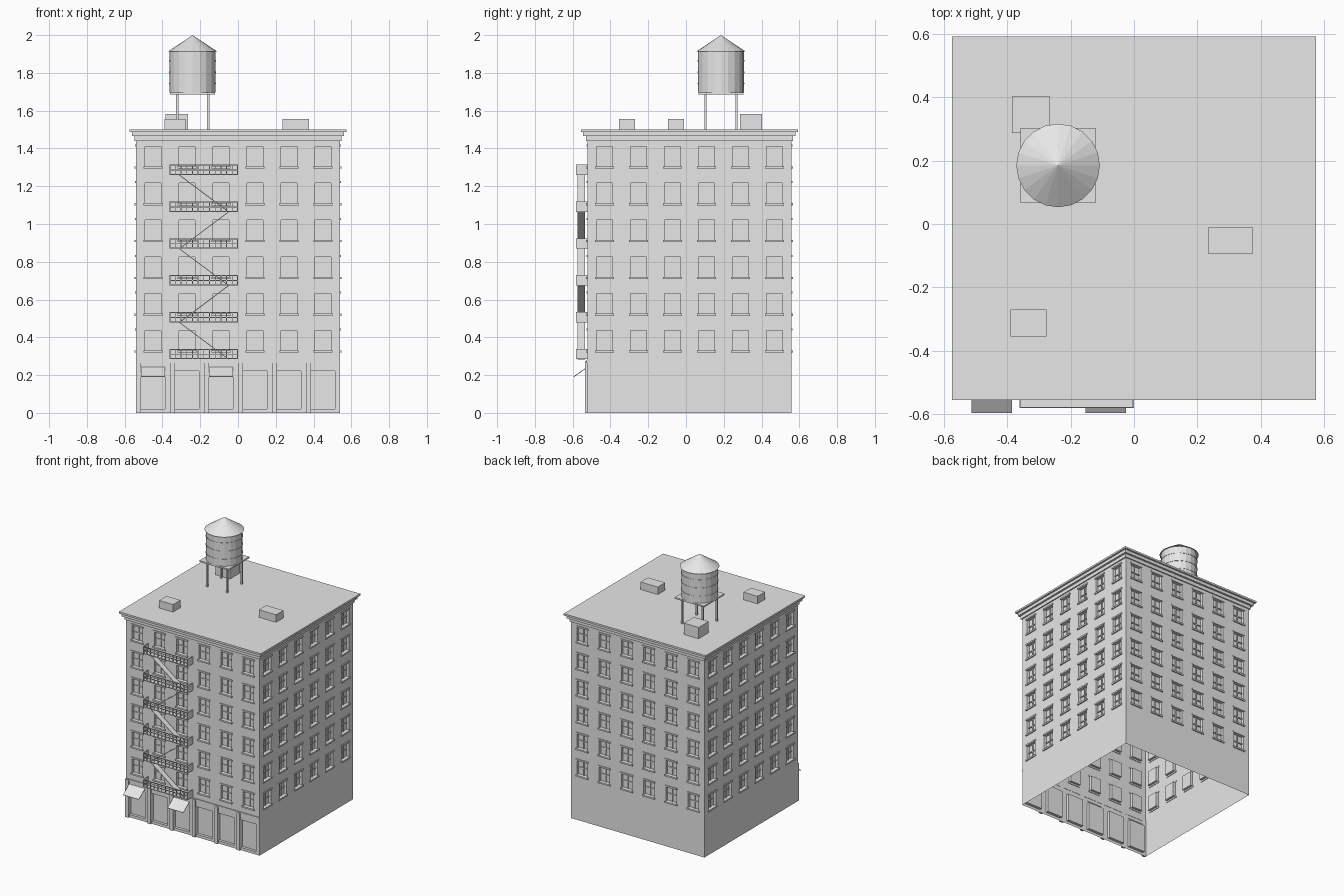
import bpy, bmesh, math
from mathutils import Matrix, Vector

cube = bpy.data.objects.get("Cube")
if cube:
    bpy.data.objects.remove(cube, do_unlink=True)

mat = bpy.data.materials.new("light grey")
mat.use_nodes = True
GREY = (0.8, 0.8, 0.8, 1)
mat.diffuse_color = GREY
mat.node_tree.nodes["Principled BSDF"].inputs["Base Color"].default_value = GREY

HALF, CY, WALL_TOP = 0.54, 0.018, 1.44
FRONT = CY - HALF
BAY, FLOOR = 0.18, 0.195
COLS = [BAY * (i - 2.5) for i in range(6)]
ROWS = [0.383 + FLOOR * i for i in range(6)]
WIN_W, WIN_H, RECESS = 0.084, 0.106, 0.02


def finish(name, bm):
    mesh = bpy.data.meshes.new(name)
    bm.to_mesh(mesh)
    bm.free()
    mesh.materials.append(mat)
    obj = bpy.data.objects.new(name, mesh)
    bpy.context.scene.collection.objects.link(obj)
    return obj


def add_box(bm, x, y, z, turn=Matrix()):
    """Box from three (low, high) ranges."""
    size = [r[1] - r[0] for r in (x, y, z)]
    mid = [(r[0] + r[1]) / 2 for r in (x, y, z)]
    place = turn @ Matrix.Translation(mid) @ Matrix.Diagonal((*size, 1))
    bmesh.ops.create_cube(bm, size=1, matrix=place)


def box(name, x, y, z):
    bm = bmesh.new()
    add_box(bm, x, y, z)
    return finish(name, bm)


def add_wall(bm, xs, zs, turn):
    """Wall grid facing -y; every odd cell is pushed in as an opening."""
    grid = [[bm.verts.new(turn @ Vector((x, -HALF, z))) for x in xs] for z in zs]
    holes = []
    for j in range(len(zs) - 1):
        for i in range(len(xs) - 1):
            f = bm.faces.new((grid[j][i], grid[j][i + 1], grid[j + 1][i + 1], grid[j + 1][i]))
            if i % 2 and j % 2:
                holes.append(f)
    pushed = bmesh.ops.extrude_discrete_faces(bm, faces=holes)["faces"]
    inward = turn.to_3x3() @ Vector((0, RECESS, 0))
    for f in pushed:
        bmesh.ops.translate(bm, verts=f.verts, vec=inward)


# Four walls with recessed windows; open underneath
xs = [-HALF] + [c + s * WIN_W / 2 for c in COLS for s in (-1, 1)] + [HALF]
zs = [r + s * WIN_H / 2 for r in ROWS for s in (-1, 1)] + [WALL_TOP]
walls, sills, lintels, bars = (bmesh.new() for _ in range(4))
for k in range(4):
    turn = Matrix.Translation((0, CY, 0)) @ Matrix.Rotation(k * math.pi / 2, 4, "Z")
    add_wall(walls, xs, [0.28 if k == 0 else 0] + zs, turn)
    for c in COLS:
        for r in ROWS:
            lo, hi = r - WIN_H / 2, r + WIN_H / 2
            wide = (c - 0.05, c + 0.05)
            add_box(sills, wide, (-HALF - 0.008, -HALF + 0.004), (lo - 0.011, lo), turn)
            add_box(lintels, wide, (-HALF - 0.006, -HALF + 0.004), (hi, hi + 0.011), turn)
            depth = (-HALF + RECESS - 0.007, -HALF + RECESS)
            add_box(bars, (c - 0.003, c + 0.003), depth, (lo, hi), turn)
            add_box(bars, (c - WIN_W / 2, c + WIN_W / 2), depth, (r - 0.003, r + 0.003), turn)

# Shop bays on the ground floor of the front wall
front_turn = Matrix.Translation((0, CY, 0))
bay_xs = [-HALF] + [c + e for c in COLS for e in (-0.063, 0.063)] + [HALF]
add_wall(walls, bay_xs, [0, 0.02, 0.222, 0.28], front_turn)
finish("walls", walls)
finish("window_sills", sills)
finish("window_lintels", lintels)
finish("window_bars", bars)

pilasters = bmesh.new()
for c in COLS:
    left = c - BAY / 2
    add_box(pilasters, (left, left + 0.027), (FRONT - 0.012, FRONT + 0.002), (0, 0.275))
finish("shop_pilasters", pilasters)
box("shop_band", (-HALF, HALF), (FRONT - 0.006, FRONT + 0.002), (0.265, 0.28))

# Sloping awnings over two shop bays
for n, c in enumerate((COLS[0], COLS[2])):
    bm = bmesh.new()
    tilt = Matrix.Translation((c, FRONT, 0.242)) @ Matrix.Rotation(math.radians(35), 4, "X")
    add_box(bm, (-0.064, 0.064), (-0.09, 0), (-0.002, 0.002), tilt)
    finish(f"awning_{n + 1}", bm)

# Stepped cornice and roof slab
for name, h, z in (("cornice_lower", 0.548, (1.44, 1.465)),
                   ("cornice_middle", 0.562, (1.465, 1.487)),
                   ("roof_slab", 0.575, (1.487, 1.5))):
    box(name, (-h, h), (CY - h, CY + h), z)

# Fire escape: balconies with rails, joined by zigzag stairs
X0, X1, Y0 = -0.362, 0.0, -0.582
landings = [0.284 + FLOOR * i for i in range(6)]
balconies, rails, stairs = bmesh.new(), bmesh.new(), bmesh.new()
for n, z in enumerate(landings):
    add_box(balconies, (X0, X1), (Y0, FRONT), (z, z + 0.006))
    for x in (X0, X1 - 0.004):
        add_box(balconies, (x, x + 0.004), (Y0, FRONT), (z, z + 0.055))
    for h in (0.024, 0.05):
        add_box(rails, (X0, X1), (Y0, Y0 + 0.004), (z + h, z + h + 0.005))
    for i in range(1, 12):
        x = X0 + (X1 - X0) * i / 12
        add_box(rails, (x - 0.002, x + 0.002), (Y0, Y0 + 0.004), (z, z + 0.055))
    if n < 5:
        a, b = (-0.05, -0.31) if n % 2 == 0 else (-0.31, -0.05)
        run, rise = b - a, FLOOR
        tilt = (Matrix.Translation(((a + b) / 2, -0.554, z + rise / 2))
                @ Matrix.Rotation(-math.atan(rise / run), 4, "Y"))
        half = math.hypot(run, rise) / 2
        add_box(stairs, (-half, half), (-0.02, 0.02), (-0.002, 0.002), tilt)
finish("fire_escape_balconies", balconies)
finish("fire_escape_rails", rails)
finish("fire_escape_stairs", stairs)

# Rooftop boxes
box("roof_hatch", (-0.385, -0.265), (0.287, 0.403), (1.5, 1.583))
box("roof_vent_left", (0.235, 0.375), (-0.095, -0.01), (1.5, 1.555))
box("roof_vent_right", (-0.39, -0.277), (-0.355, -0.27), (1.5, 1.555))

# Water tank on four legs
TX, TY, SIDES = -0.24, 0.185, 20


def drum(name, r1, r2, z0, z1):
    bm = bmesh.new()
    bmesh.ops.create_cone(bm, cap_ends=True, segments=SIDES, radius1=r1, radius2=r2,
                          depth=z1 - z0, matrix=Matrix.Translation((TX, TY, (z0 + z1) / 2)))
    return finish(name, bm)


drum("tank_body", 0.122, 0.122, 1.695, 1.915)
drum("tank_roof", 0.132, 0, 1.912, 2.0)
for n in range(3):
    z = 1.74 + 0.06 * n
    drum(f"tank_hoop_{n + 1}", 0.1245, 0.1245, z, z + 0.007)
box("tank_platform", (TX - 0.119, TX + 0.119), (TY - 0.119, TY + 0.119), (1.685, 1.695))
legs = bmesh.new()
for sx in (-1, 1):
    for sy in (-1, 1):
        x, y = TX + sx * 0.082, TY + sy * 0.082
        add_box(legs, (x - 0.006, x + 0.006), (y - 0.006, y + 0.006), (1.5, 1.685))
finish("tank_legs", legs)
